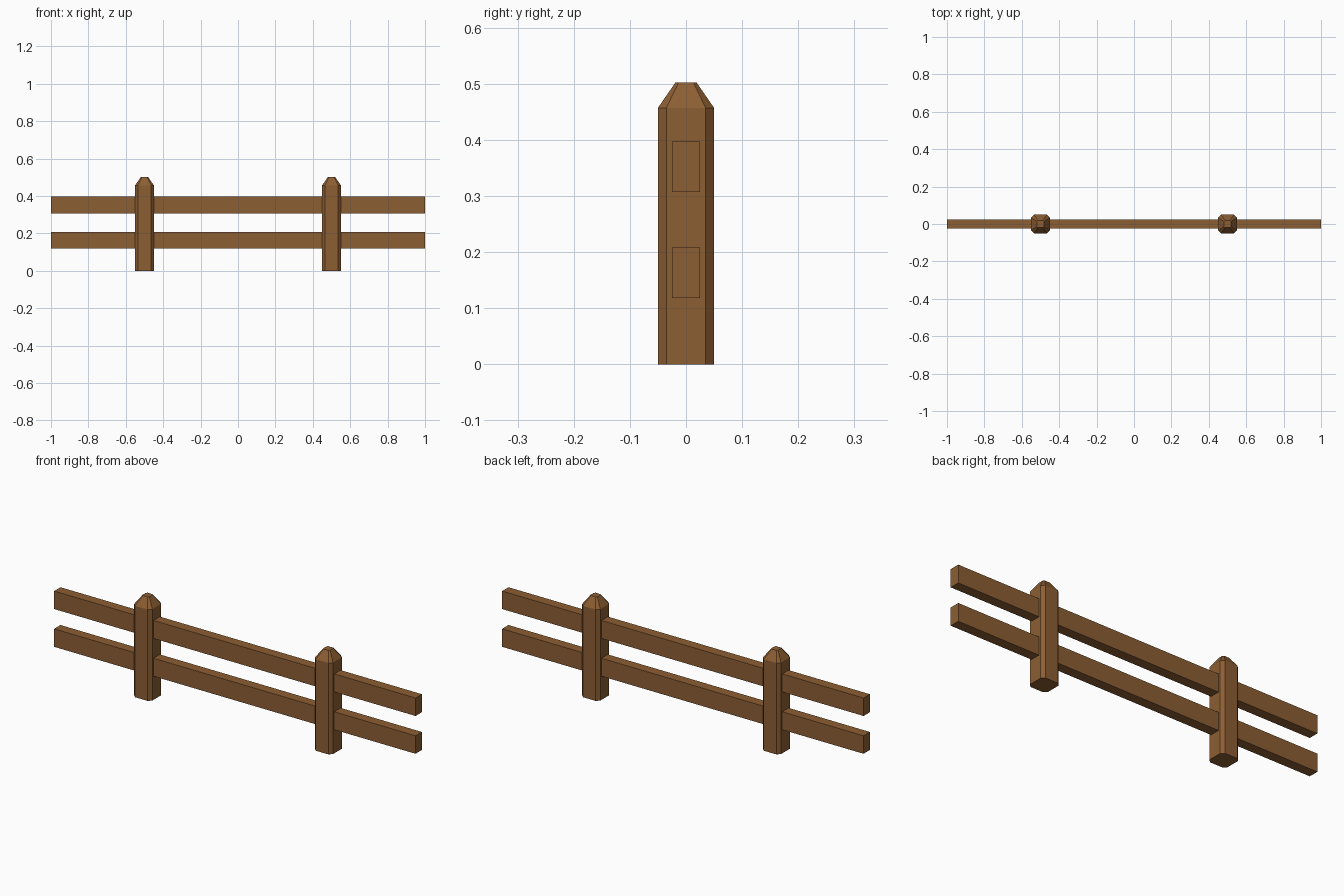
import bpy
import bmesh

old = bpy.data.objects.get("Cube")
if old:
    bpy.data.objects.remove(old, do_unlink=True)

# Single wood colour
wood = bpy.data.materials.new("brown_wood")
wood.use_nodes = True
colour = (0.262, 0.112, 0.033, 1.0)
wood.diffuse_color = colour
shader = next(n for n in wood.node_tree.nodes if n.type == 'BSDF_PRINCIPLED')
shader.inputs["Base Color"].default_value = colour
shader.inputs["Roughness"].default_value = 0.8


def finish(name, bm, location):
    bmesh.ops.recalc_face_normals(bm, faces=bm.faces)
    mesh = bpy.data.meshes.new(name)
    bm.to_mesh(mesh)
    bm.free()
    mesh.materials.append(wood)
    obj = bpy.data.objects.new(name, mesh)
    obj.location = location
    bpy.context.collection.objects.link(obj)


def post(name, x):
    """Square post with chamfered corners and a tapered top."""
    bm = bmesh.new()
    rings = []
    for z, scale in ((0, 1), (0.457, 1), (0.502, 0.38)):
        a, b = 0.05 * scale, 0.035 * scale
        outline = ((a, -b), (a, b), (b, a), (-b, a),
                   (-a, b), (-a, -b), (-b, -a), (b, -a))
        rings.append([bm.verts.new((px, py, z)) for px, py in outline])
    for low, high in zip(rings, rings[1:]):
        for i in range(8):
            j = (i + 1) % 8
            bm.faces.new((low[i], low[j], high[j], high[i]))
    bm.faces.new(rings[0])
    bm.faces.new(rings[-1])
    finish(name, bm, (x, 0, 0))


def rail(name, z):
    """Long plank running through both posts."""
    bm = bmesh.new()
    bmesh.ops.create_cube(bm, size=1)
    bmesh.ops.scale(bm, vec=(2, 0.05, 0.09), verts=bm.verts)
    finish(name, bm, (0, 0, z))


post("left_post", 0.5)
post("right_post", -0.5)
rail("lower_rail", 0.163)
rail("upper_rail", 0.352)
